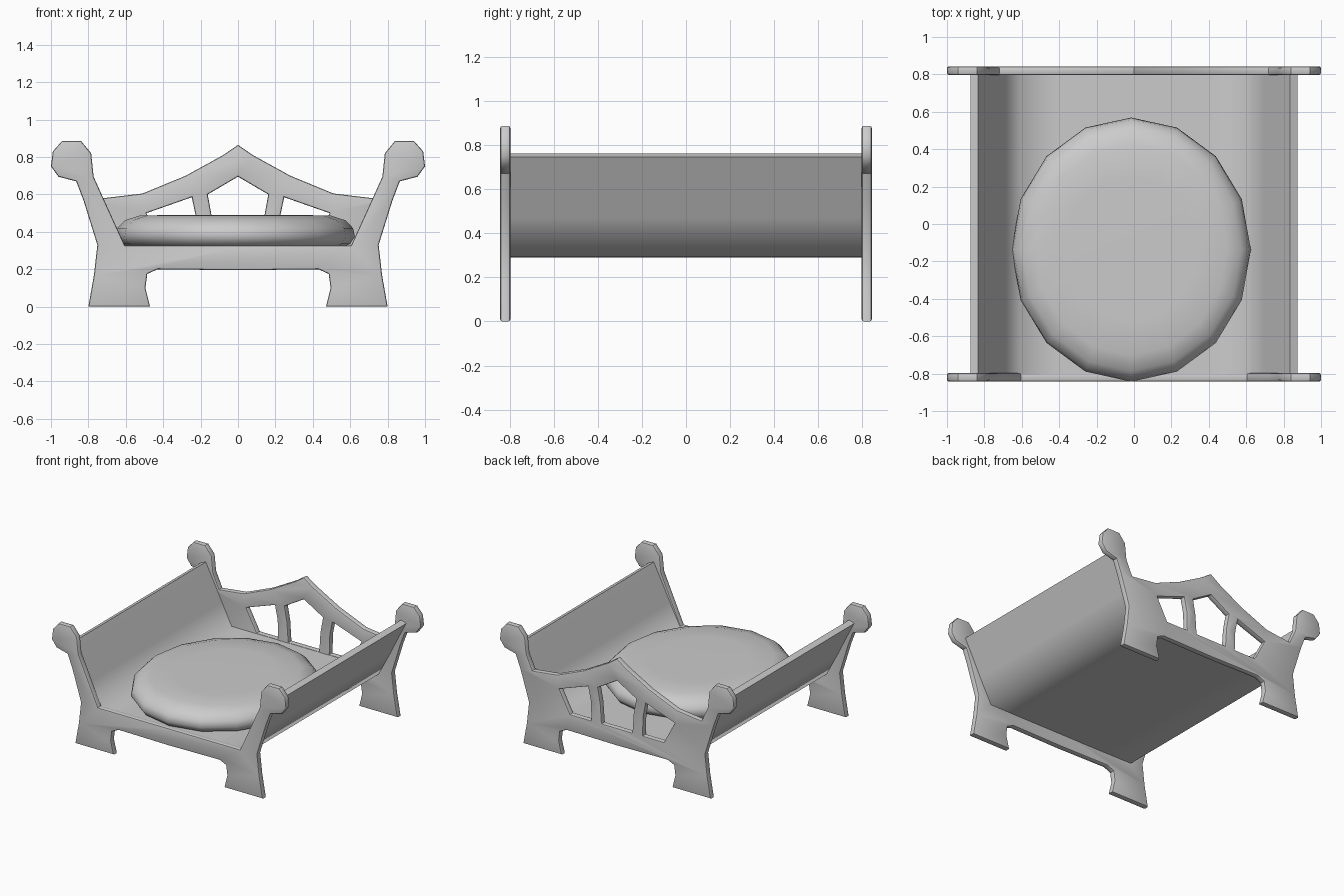
import bpy, bmesh, math

if "Cube" in bpy.data.objects:
    bpy.data.objects.remove(bpy.data.objects["Cube"])

EDGE = 0.01


def mirrored(half):
    """Close a right-hand half outline by mirroring it in x."""
    return half + [(-x, z) for x, z in reversed(half) if x != 0]


def finish(ob, angle):
    bpy.ops.object.select_all(action='DESELECT')
    ob.select_set(True)
    bpy.context.view_layer.objects.active = ob
    if ob.type == 'CURVE':
        bpy.ops.object.convert(target='MESH')
        ob = bpy.context.object
        bm = bmesh.new()
        bm.from_mesh(ob.data)
        bmesh.ops.remove_doubles(bm, verts=bm.verts, dist=0.0005)
        bmesh.ops.recalc_face_normals(bm, faces=bm.faces)
        bm.to_mesh(ob.data)
        bm.free()
    bpy.ops.object.shade_smooth_by_angle(angle=math.radians(angle))


def panel(name, loops, y):
    """Flat board with soft edges; later loops are openings."""
    cu = bpy.data.curves.new(name, 'CURVE')
    cu.dimensions = '2D'
    cu.fill_mode = 'BOTH'
    cu.extrude = 0.023 - EDGE
    cu.bevel_depth = EDGE
    cu.bevel_resolution = 1
    cu.offset = -EDGE
    for pts in loops:
        sp = cu.splines.new('POLY')
        sp.points.add(len(pts) - 1)
        for p, (x, z) in zip(sp.points, pts):
            p.co = (x, z, 0, 1)
        sp.use_cyclic_u = True
    ob = bpy.data.objects.new(name, cu)
    ob.rotation_euler = (math.pi / 2, 0, 0)
    ob.location.y = y
    bpy.context.collection.objects.link(ob)
    finish(ob, 40)


def mesh_object(name, bm, angle):
    bmesh.ops.recalc_face_normals(bm, faces=bm.faces)
    me = bpy.data.meshes.new(name)
    bm.to_mesh(me)
    bm.free()
    ob = bpy.data.objects.new(name, me)
    bpy.context.collection.objects.link(ob)
    finish(ob, angle)


# End panels: shared feet, posts and knobs
side = [(0, 0.195), (0.43, 0.2), (0.485, 0.175), (0.495, 0.1), (0.47, 0),
        (0.80, 0), (0.77, 0.17), (0.752, 0.33), (0.825, 0.565), (0.865, 0.67),
        (0.96, 0.695), (1.0, 0.75), (0.99, 0.83), (0.94, 0.887),
        (0.84, 0.887), (0.785, 0.82), (0.772, 0.695), (0.72, 0.58)]
low_rail = [(0.605, 0.327), (0, 0.327)]
crest = [(0.51, 0.605), (0.28, 0.70), (0.08, 0.81), (0, 0.865)]

# Openings in the headboard
middle = mirrored([(0, 0.33), (0.13, 0.33), (0.14, 0.48), (0.162, 0.6), (0, 0.695)])
wing = [(0.22, 0.33), (0.40, 0.33), (0.49, 0.50), (0.247, 0.585), (0.225, 0.48)]
wing_left = [(-x, z) for x, z in reversed(wing)]

panel("front_panel", [mirrored(side + low_rail)], -0.82)
panel("headboard", [mirrored(side + crest), middle, wing, wing_left], 0.82)

# Curved sling that forms the floor and both side walls
outer = [(0.875, 0.745), (0.81, 0.62), (0.735, 0.47), (0.64, 0.292), (0.4, 0.29)]
inner = [(0.833, 0.762), (0.77, 0.64), (0.695, 0.49), (0.612, 0.326), (0.4, 0.325)]
outer += [(-x, z) for x, z in reversed(outer)]
inner += [(-x, z) for x, z in reversed(inner)]
n = len(outer)
bm = bmesh.new()
rings = [[[bm.verts.new((x, y, z)) for x, z in row] for row in (outer, inner)]
         for y in (-0.805, 0.805)]
(fo, fi), (bo, bi) = rings
for a, b in ((fo, bo), (fi, bi), (fo, fi), (bo, bi)):
    for i in range(n - 1):
        bm.faces.new((a[i], a[i + 1], b[i + 1], b[i]))
for i in (0, n - 1):
    bm.faces.new((fo[i], fi[i], bi[i], bo[i]))
mesh_object("sling_bed", bm, 75)

# Oval cushion: sixteen sided lathe
profile = [(0.55, 0.49), (0.80, 0.487), (0.92, 0.462), (0.985, 0.42),
           (1.0, 0.375), (0.96, 0.335), (0.86, 0.31)]
SIDES = 16
bm = bmesh.new()
rows = []
for r, z in profile:
    rows.append([bm.verts.new((-0.015 + 0.64 * r * math.cos(2 * math.pi * k / SIDES),
                               -0.137 + 0.706 * r * math.sin(2 * math.pi * k / SIDES), z))
                 for k in range(SIDES)])
for a, b in zip(rows, rows[1:]):
    for k in range(SIDES):
        j = (k + 1) % SIDES
        bm.faces.new((a[k], a[j], b[j], b[k]))
bm.faces.new(rows[0])
bm.faces.new(rows[-1])
mesh_object("cushion", bm, 75)
